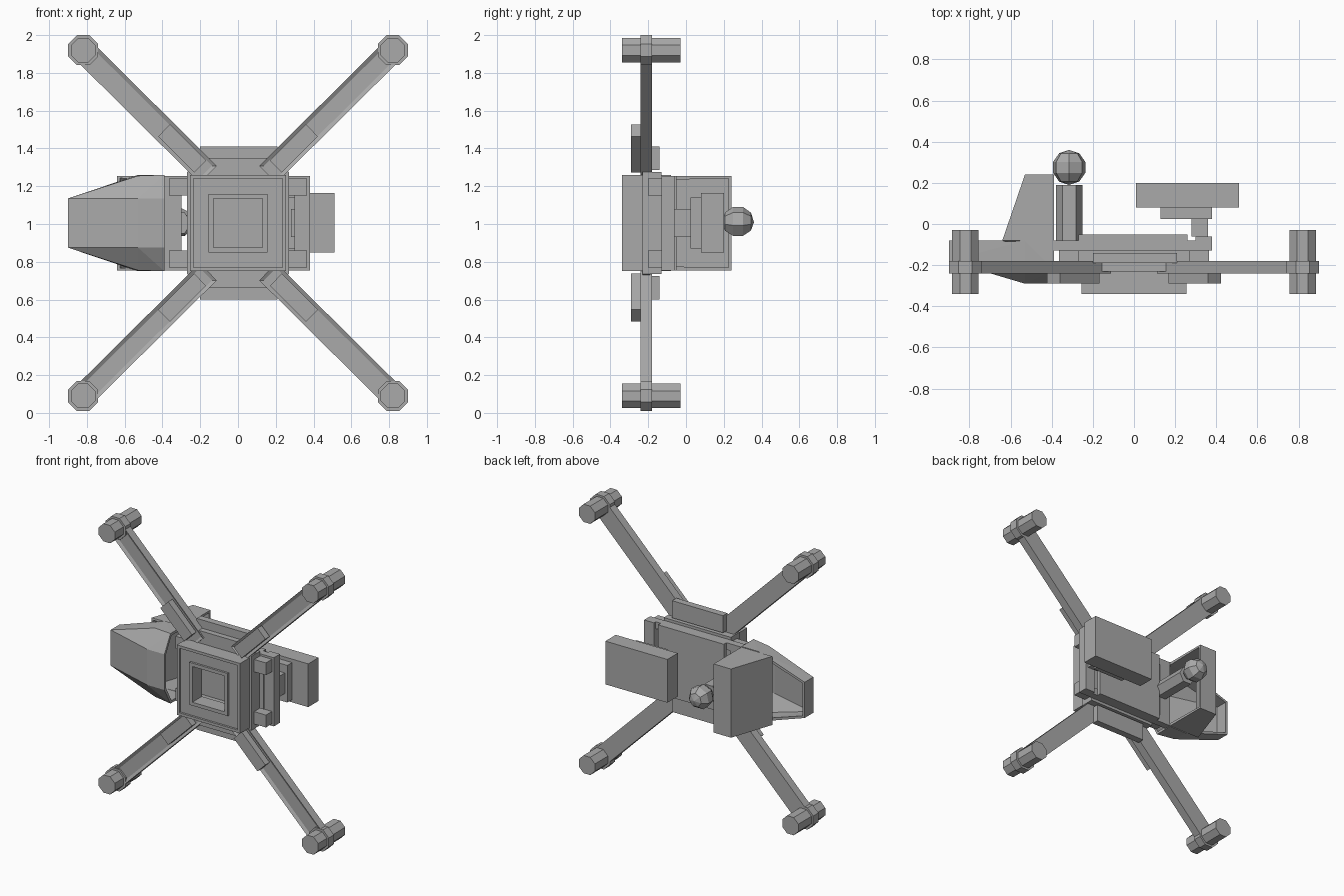
import bpy, bmesh, math
from mathutils import Vector, Matrix

cube = bpy.data.objects.get("Cube")
if cube:
    bpy.data.objects.remove(cube, do_unlink=True)

MID = 1.005  # height of the centre of the aircraft
grey = bpy.data.materials.new("plain_grey")
grey.use_nodes = True
COLOUR = (0.4, 0.4, 0.4, 1)
grey.diffuse_color = COLOUR
grey.node_tree.nodes["Principled BSDF"].inputs["Base Color"].default_value = COLOUR


def finish(name, bm):
    bmesh.ops.recalc_face_normals(bm, faces=bm.faces)
    me = bpy.data.meshes.new(name)
    bm.to_mesh(me)
    bm.free()
    me.materials.append(grey)
    ob = bpy.data.objects.new(name, me)
    bpy.context.collection.objects.link(ob)
    return ob


def box(name, x, y, z):
    bm = bmesh.new()
    bmesh.ops.create_cube(bm, size=1)
    for v in bm.verts:
        for i, (a, b) in enumerate((x, y, z)):
            v.co[i] = a if v.co[i] < 0 else b
    return finish(name, bm)


def prism(name, points, y0, y1):
    """Extrude an (x, z) outline along y."""
    bm = bmesh.new()
    face = bm.faces.new([bm.verts.new((x, y0, z)) for x, z in points])
    ext = bmesh.ops.extrude_face_region(bm, geom=[face])["geom"]
    bmesh.ops.translate(bm, vec=(0, y1 - y0, 0),
                        verts=[v for v in ext if isinstance(v, bmesh.types.BMVert)])
    return finish(name, bm)


def disc(x, z, r, sides, turn=0.0):
    return [(x + r * math.cos(turn + math.tau * i / sides),
             z + r * math.sin(turn + math.tau * i / sides)) for i in range(sides)]


def frame(name, outer, inner, y0, y1):
    """Square ring in the xz plane, around the middle."""
    bm = bmesh.new()
    loops = []
    for half, y in ((outer, y0), (inner, y0), (inner, y1), (outer, y1)):
        loops.append([bm.verts.new((sx * half, y, MID + sz * half))
                      for sx, sz in ((-1, -1), (1, -1), (1, 1), (-1, 1))])
    for i in range(4):
        a, b = loops[i], loops[(i + 1) % 4]
        for j in range(4):
            k = (j + 1) % 4
            bm.faces.new((a[j], a[k], b[k], b[j]))
    return finish(name, bm)


def shell(name, points, is_open, thickness=0.02):
    """Hull of the points, opened where is_open(normal) holds, with a wall."""
    bm = bmesh.new()
    for p in points:
        bm.verts.new(p)
    bmesh.ops.convex_hull(bm, input=bm.verts)
    bmesh.ops.dissolve_limit(bm, angle_limit=0.02, verts=bm.verts, edges=bm.edges)
    bm.normal_update()
    bmesh.ops.delete(bm, geom=[f for f in bm.faces if is_open(f.normal)], context="FACES")
    ob = finish(name, bm)
    mod = ob.modifiers.new("wall", "SOLIDIFY")
    mod.thickness = thickness
    mod.offset = -1
    return ob


# Four arms with a recessed front panel, root sleeve, end mount and motor
for side, sx in (("left", 1), ("right", -1)):
    for level, sz in (("upper", 1), ("lower", -1)):
        tag = f"{level}_{side}"
        hub = Vector((sx * 0.2, 0, MID + sz * 0.3))
        tip = Vector((sx * 0.82, 0, MID + sz * 0.915))
        along = (tip - hub).normalized()
        across = Vector((-along.z, 0, along.x))

        def strip(start, end, half):
            ends = [(start, -half), (end, -half), (end, half), (start, half)]
            pts = [hub + along * a + across * b for a, b in ends]
            return [(p.x, p.z) for p in pts]

        length = (tip - hub).length
        arm = prism(f"arm_{tag}", strip(-0.06, length, 0.064), -0.24, -0.18)
        bm = bmesh.new()
        bm.from_mesh(arm.data)
        front = min(bm.faces, key=lambda f: f.calc_center_median().y)
        bmesh.ops.inset_region(bm, faces=[front], thickness=0.03, depth=-0.012)
        bm.to_mesh(arm.data)
        bm.free()
        prism(f"arm_sleeve_{tag}", strip(0, 0.27, 0.045), -0.29, -0.24)
        prism(f"motor_mount_{tag}", disc(tip.x, tip.z, 0.086, 8, math.pi / 8), -0.24, -0.18)
        prism(f"motor_{tag}", disc(tip.x, tip.z, 0.07, 8, math.pi / 8), -0.34, -0.03)

# Front square plate: stepped frames around an opening
frame("front_plate", 0.255, 0.13, -0.325, -0.23)
frame("front_outer_rim", 0.255, 0.235, -0.34, -0.325)
frame("front_inner_rim", 0.155, 0.13, -0.34, -0.325)

# Hub plates between the arms
frame("hub_frame", 0.27, 0.2, -0.23, -0.13)
for level, sz in (("upper", 1), ("lower", -1)):
    web = [(-0.27, 0.24), (0.27, 0.24), (0.27, 0.27), (0.17, 0.345), (-0.17, 0.345), (-0.27, 0.27)]
    prism(f"hub_web_{level}", [(x, MID + sz * z) for x, z in web], -0.23, -0.19)
    bar = sorted((MID + sz * 0.28, MID + sz * 0.405))
    box(f"hub_bar_{level}", (-0.2, 0.21), (-0.19, -0.14), bar)
    # Corner blocks beside the hub
    block = sorted((MID + sz * 0.145, MID + sz * 0.235))
    for side, sx in (("left", 1), ("right", -1)):
        box(f"corner_block_{level}_{side}", sorted((sx * 0.24, sx * 0.365)), (-0.2, -0.13), block)
    # Rails joining the hub to the rear plate
    box(f"side_rail_{level}", (-0.39, 0.38), (-0.13, -0.08),
        sorted((MID + sz * 0.2, MID + sz * 0.25)))

box("back_plate", (-0.27, 0.26), (-0.08, -0.05), (MID - 0.25, MID + 0.25))
box("left_post", (0.3, 0.38), (-0.13, -0.06), (MID - 0.25, MID + 0.25))
box("right_post", (-0.39, -0.3), (-0.13, -0.08), (MID - 0.25, MID + 0.25))

# Battery with its stepped support
box("battery", (0.01, 0.51), (0.08, 0.2), (0.85, 1.165))
box("battery_bracket", (0.13, 0.38), (0.025, 0.08), (0.87, 1.14))
box("battery_stem", (0.28, 0.36), (-0.06, 0.025), (0.93, 1.08))

# Tapered nose tray, open behind and towards the hub
nose = []
for s in (-1, 1):
    nose += [(-0.9, -0.08, MID + s * 0.13), (-0.9, -0.18, MID + s * 0.13),
             (-0.39, -0.08, MID + s * 0.255), (-0.53, -0.08, MID + s * 0.255),
             (-0.39, -0.22, MID + s * 0.255), (-0.53, -0.2, MID + s * 0.25),
             (-0.39, -0.29, MID + s * 0.13), (-0.53, -0.29, MID + s * 0.13)]
shell("nose_tray", nose, lambda n: n.y > 0.9 or n.x > 0.9)

# Slanted canopy, hollow towards the hub
canopy = [(x, y, MID + s * 0.25) for s in (-1, 1)
          for x, y in ((-0.64, -0.08), (-0.53, 0.24), (-0.39, 0.24), (-0.39, -0.08))]
shell("canopy", canopy, lambda n: n.x > 0.9 or n.y < -0.9)

# Camera on a faceted stem
prism("camera_stem", disc(-0.315, MID, 0.065, 6), -0.08, 0.19)
bm = bmesh.new()
bmesh.ops.create_uvsphere(bm, u_segments=7, v_segments=5, radius=0.085,
                          matrix=Matrix.Translation((-0.315, 0.275, MID + 0.005))
                          @ Matrix.Rotation(math.pi / 2, 4, "X"))
finish("camera_head", bm)
